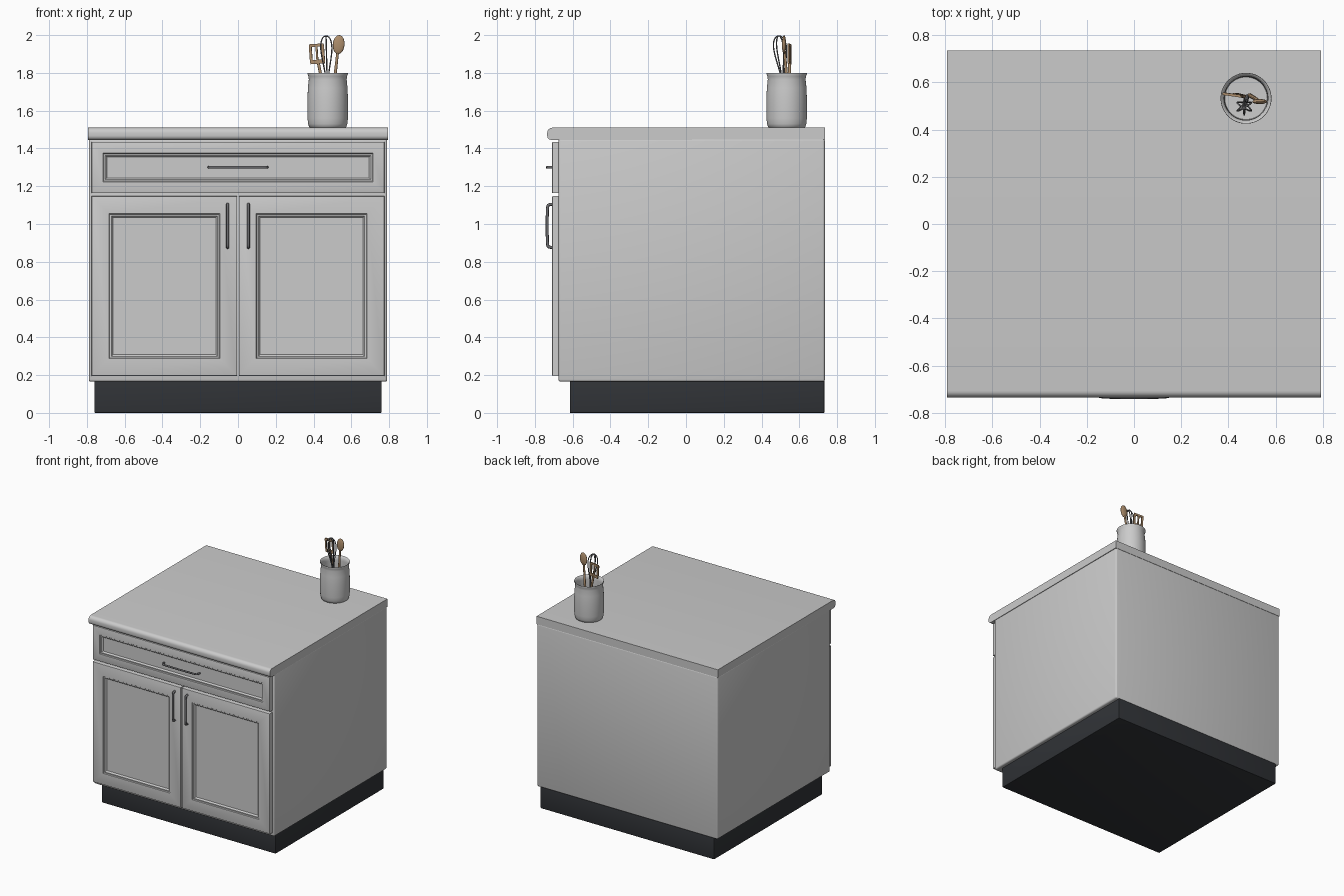
import bpy, bmesh, math
from mathutils import Vector, Matrix

if "Cube" in bpy.data.objects:
    bpy.data.objects.remove(bpy.data.objects["Cube"])


def material(name, rgb):
    m = bpy.data.materials.new(name)
    m.diffuse_color = (*rgb, 1)
    m.use_nodes = True
    m.node_tree.nodes["Principled BSDF"].inputs["Base Color"].default_value = m.diffuse_color
    return m


DARK = material("dark_kick", (0.03, 0.033, 0.038))
METAL = material("metal", (0.16, 0.16, 0.17))
WOOD = material("wood", (0.42, 0.27, 0.15))


def finish(ob, mat=None, angle=35):
    if mat:
        ob.data.materials.append(mat)
    bpy.ops.object.select_all(action='DESELECT')
    bpy.context.view_layer.objects.active = ob
    ob.select_set(True)
    bpy.ops.object.shade_smooth_by_angle(angle=math.radians(angle))
    return ob


def from_bmesh(name, bm, mat=None, angle=35):
    bmesh.ops.recalc_face_normals(bm, faces=bm.faces)
    me = bpy.data.meshes.new(name)
    bm.to_mesh(me)
    bm.free()
    ob = bpy.data.objects.new(name, me)
    bpy.context.collection.objects.link(ob)
    return finish(ob, mat, angle)


def add_box(bm, lo, hi):
    lo, hi = Vector(lo), Vector(hi)
    mat = Matrix.Translation((lo + hi) / 2) @ Matrix.Diagonal((*(hi - lo), 1))
    return bmesh.ops.create_cube(bm, size=1, matrix=mat)


def box(name, lo, hi, bevel=0.0, mat=None):
    bm = bmesh.new()
    add_box(bm, lo, hi)
    if bevel:
        bmesh.ops.bevel(bm, geom=bm.edges[:], offset=bevel, segments=3, profile=0.5, affect='EDGES')
    return from_bmesh(name, bm, mat)


def panel_front(name, x0, x1, z0, z1, margin):
    """Nested rectangles: rounded outer edge, stepped moulding, recessed field."""
    steps = [(0, -0.675), (0, -0.703), (0.002, -0.708), (0.007, -0.71),
             (margin, -0.71), (margin + 0.004, -0.704), (margin + 0.012, -0.704),
             (margin + 0.016, -0.701), (margin + 0.021, -0.692), (margin + 0.023, -0.692)]
    bm = bmesh.new()
    rings = [[bm.verts.new(p) for p in ((x0 + d, y, z0 + d), (x1 - d, y, z0 + d),
                                        (x1 - d, y, z1 - d), (x0 + d, y, z1 - d))]
             for d, y in steps]
    for a, b in zip(rings, rings[1:]):
        for i in range(4):
            j = (i + 1) % 4
            bm.faces.new((a[i], a[j], b[j], b[i]))
    bm.faces.new(rings[0])
    bm.faces.new(rings[-1])
    return from_bmesh(name, bm)


def tube(name, paths, radius, mat, radii=None, smooth=True, cyclic=False):
    cu = bpy.data.curves.new(name, 'CURVE')
    cu.dimensions = '3D'
    cu.bevel_depth = radius
    cu.bevel_resolution = 2
    cu.use_fill_caps = True
    for pts in paths:
        sp = cu.splines.new('NURBS' if smooth else 'POLY')
        sp.points.add(len(pts) - 1)
        for i, p in enumerate(pts):
            sp.points[i].co = (*p, 1)
            sp.points[i].radius = radii[i] if radii else 1
        sp.use_cyclic_u = cyclic
        if smooth:
            sp.order_u = 3
            sp.use_endpoint_u = True
            sp.resolution_u = 4
    ob = bpy.data.objects.new(name, cu)
    bpy.context.collection.objects.link(ob)
    bpy.ops.object.select_all(action='DESELECT')
    bpy.context.view_layer.objects.active = ob
    ob.select_set(True)
    bpy.ops.object.convert(target='MESH')
    return finish(bpy.context.object, mat, 50)


def lathe(name, profile, center, steps=48):
    bm = bmesh.new()
    vs = [bm.verts.new((r, 0, z)) for r, z in profile]
    es = [bm.edges.new(e) for e in zip(vs, vs[1:])]
    bmesh.ops.spin(bm, geom=vs + es, cent=(0, 0, 0), axis=(0, 0, 1),
                   angle=2 * math.pi, steps=steps, use_merge=True)
    bmesh.ops.remove_doubles(bm, verts=bm.verts, dist=1e-5)
    bmesh.ops.translate(bm, verts=bm.verts, vec=center)
    return from_bmesh(name, bm, None, 50)


# Cabinet carcass and toe kick
box("toe_kick", (-0.76, -0.615, 0), (0.76, 0.733, 0.17), 0.004, DARK)
box("cabinet_body", (-0.79, -0.675, 0.165), (0.79, 0.735, 1.452), 0.012)

# Countertop: side profile with a rounded front nose, extruded across x
bm = bmesh.new()
nose = [(0.735, 1.447), (0.735, 1.51)]
for cz, a0 in ((1.482, 90), (1.468, 180)):
    r = 0.028 if a0 == 90 else 0.023
    nose += [(-0.735 + r + r * math.cos(math.radians(a0 + 15 * k)),
              cz + r * math.sin(math.radians(a0 + 15 * k))) for k in range(7)]
face = bm.faces.new([bm.verts.new((-0.793, y, z)) for y, z in nose])
ext = bmesh.ops.extrude_face_region(bm, geom=[face])
bmesh.ops.translate(bm, verts=[v for v in ext['geom'] if isinstance(v, bmesh.types.BMVert)],
                    vec=(1.586, 0, 0))
from_bmesh("countertop", bm)

# Drawer, doors and pulls
panel_front("drawer_front", -0.775, 0.775, 1.163, 1.435, 0.06)
profile = [(-1, -0.700), (-0.99, -0.727), (-0.9, -0.733), (-0.4, -0.735),
           (0.4, -0.735), (0.9, -0.733), (0.99, -0.727), (1, -0.700)]
tube("drawer_pull", [[(t * 0.155, y, 1.30) for t, y in profile]], 0.007, METAL)
for side, s in (("left", -1), ("right", 1)):
    x0, x1 = sorted((s * 0.004, s * 0.775))
    panel_front(side + "_door", x0, x1, 0.195, 1.147, 0.092)
    tube(side + "_door_pull", [[(s * 0.055, y, 0.99 + t * 0.115) for t, y in profile]],
         0.008, METAL)

# Utensil crock: outer wall, flared lip, inner wall and floor
CX, CY = 0.475, 0.533
lathe("crock", [(0, 1.508), (0.09, 1.508), (0.098, 1.513), (0.104, 1.53), (0.107, 1.56),
                (0.107, 1.66), (0.105, 1.72), (0.100, 1.765), (0.102, 1.782), (0.108, 1.797),
                (0.107, 1.80), (0.101, 1.797), (0.094, 1.78), (0.092, 1.765), (0.096, 1.70),
                (0.098, 1.56), (0.09, 1.53), (0, 1.527)], (CX, CY, 0))

# Wooden spoon
tube("spoon_handle", [[(0.49, 0.545, 1.53), (0.51, 0.535, 1.75), (0.522, 0.526, 1.86),
                       (0.53, 0.52, 1.93)]], 0.009, WOOD, [1, 1, 0.85, 0.8])
bm = bmesh.new()
bmesh.ops.create_uvsphere(bm, u_segments=24, v_segments=14, radius=1,
                          matrix=Matrix.Translation((0.533, 0.519, 1.95))
                          @ Matrix.Rotation(math.radians(5), 4, 'Y')
                          @ Matrix.Diagonal((0.031, 0.011, 0.05, 1)))
from_bmesh("spoon_bowl", bm, WOOD, 60)

# Slotted turner: rim bars and slats around open slots
tube("turner_handle", [[(0.47, 0.54, 1.53), (0.446, 0.546, 1.75), (0.436, 0.549, 1.80),
                        (0.424, 0.548, 1.86)]], 0.008, WOOD)
bm = bmesh.new()
for x in (-0.033, 0, 0.033):
    w = 0.007 if x else 0.005
    add_box(bm, (x - w, -0.005, -0.046), (x + w, 0.005, 0.046))
for z0, z1 in ((-0.054, -0.033), (0.037, 0.052)):
    add_box(bm, (-0.038, -0.0055, z0), (0.038, 0.0055, z1))
bmesh.ops.transform(bm, verts=bm.verts, matrix=Matrix.Translation((0.418, 0.547, 1.902))
                    @ Matrix.Rotation(math.radians(-4), 4, 'Y')
                    @ Matrix.Rotation(math.radians(-8), 4, 'Z'))
from_bmesh("turner_head", bm, WOOD)

# Whisk: handle plus three crossed wire loops
base, tip = Vector((0.472, 0.513, 1.76)), Vector((0.466, 0.492, 1.997))
tube("whisk_handle", [[(0.48, 0.54, 1.53), (0.476, 0.525, 1.65), base]], 0.009, METAL)
half = [(0.006, 0), (0.012, 0.2), (0.028, 0.5), (0.036, 0.74), (0.029, 0.91), (0.012, 0.992)]
outline = half + [(-r, t) for r, t in reversed(half)]
loops = []
for k in range(3):
    a = math.radians(30 + 60 * k)
    d = Vector((math.cos(a), math.sin(a), 0))
    loops.append([base.lerp(tip, t) + d * r for r, t in outline])
tube("whisk_wires", loops, 0.0035, METAL)
